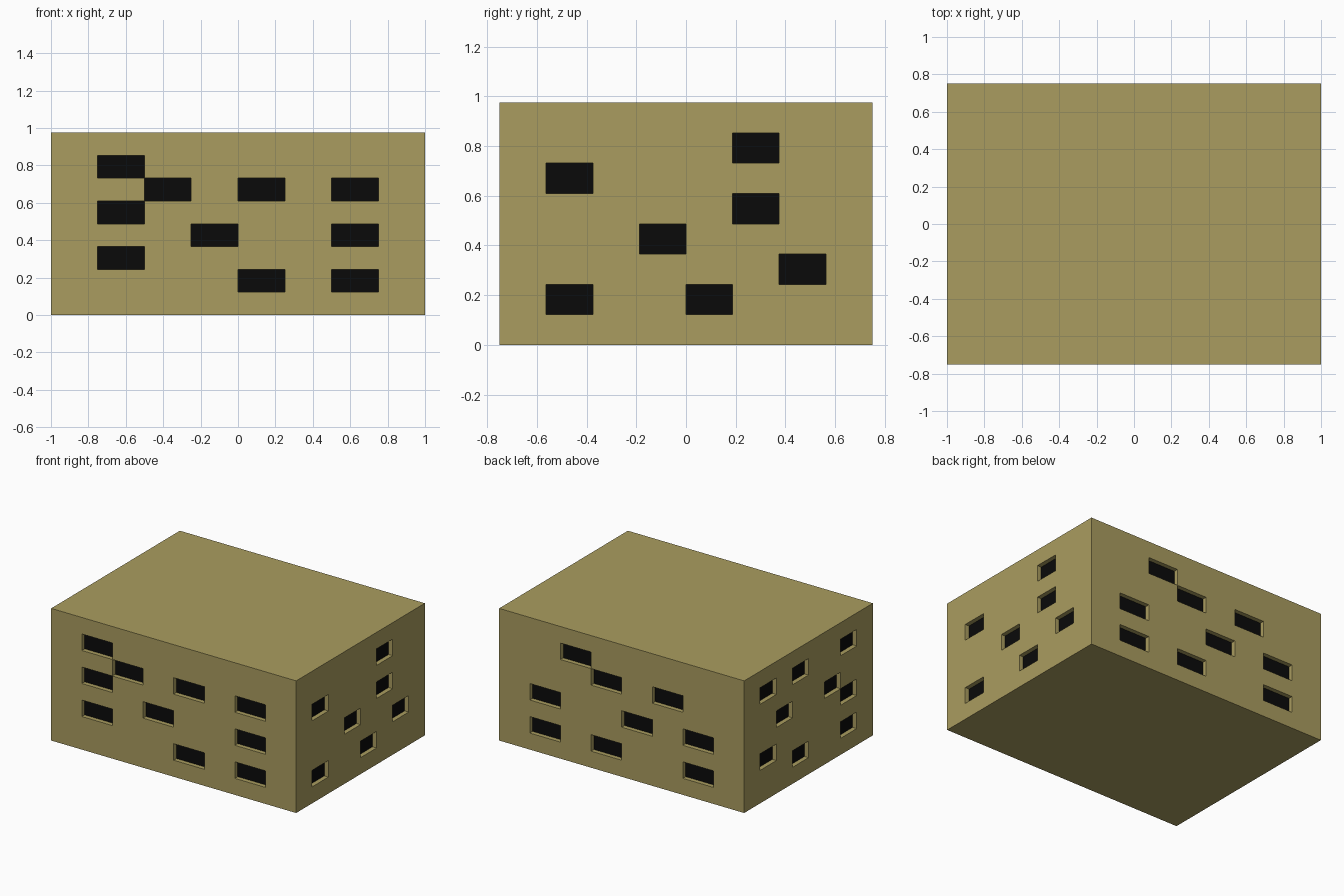
import bpy, bmesh
from mathutils import Vector

if "Cube" in bpy.data.objects:
    bpy.data.objects.remove(bpy.data.objects["Cube"])

W, D, H = 2.0, 1.5, 0.975      # overall size
N = 8                          # each wall is an 8 x 8 grid of cells
DEPTH = 0.033                  # window recess
UP = Vector((0, 0, 1))

# start corner, direction along the wall, length, window cells (column, row)
WALLS = [
    ((-W/2, -D/2, 0), (1, 0, 0), W,       # front
     {(1, 6), (1, 4), (1, 2), (2, 5), (3, 3), (4, 5), (4, 1), (6, 5), (6, 3), (6, 1)}),
    ((W/2, -D/2, 0), (0, 1, 0), D,        # right
     {(1, 5), (1, 1), (3, 3), (4, 1), (5, 6), (5, 4), (6, 2)}),
    ((W/2, D/2, 0), (-1, 0, 0), W,        # back
     {(1, 3), (1, 1), (2, 6), (3, 5), (3, 1), (4, 3), (5, 5), (6, 3), (6, 1)}),
    ((-W/2, D/2, 0), (0, -1, 0), D,       # left
     {(1, 6), (1, 2), (2, 4), (3, 6), (3, 1), (5, 4), (6, 6), (6, 3), (6, 1)}),
]


def add_face(bm, points):
    bm.faces.new([bm.verts.new(p) for p in points])


def finish(bm, name, color):
    mesh = bpy.data.meshes.new(name)
    bm.to_mesh(mesh)
    bm.free()
    mat = bpy.data.materials.new(name + "_material")
    mat.diffuse_color = color
    mat.use_nodes = True
    mat.node_tree.nodes["Principled BSDF"].inputs["Base Color"].default_value = mat.diffuse_color
    mesh.materials.append(mat)
    bpy.context.collection.objects.link(bpy.data.objects.new(name, mesh))


block, panes = bmesh.new(), bmesh.new()

# walls with recessed openings, and a dark pane at the back of each
for start, along, length, windows in WALLS:
    start, along = Vector(start), Vector(along)
    inward = -along.cross(UP) * DEPTH
    for c in range(N):
        for r in range(N):
            quad = [start + along * (length * i / N) + UP * (H * j / N)
                    for i, j in ((c, r), (c + 1, r), (c + 1, r + 1), (c, r + 1))]
            if (c, r) not in windows:
                add_face(block, quad)
                continue
            inner = [p + inward for p in quad]
            add_face(panes, inner)
            for k in range(4):
                m = (k + 1) % 4
                add_face(block, (quad[k], quad[m], inner[m], inner[k]))

# roof and base close the block
bmesh.ops.remove_doubles(block, verts=block.verts[:], dist=1e-4)
for z, up in ((0, False), (H, True)):
    rim = [e for e in block.edges
           if e.is_boundary and all(abs(v.co.z - z) < 1e-4 for v in e.verts)]
    cap = bmesh.ops.edgeloop_fill(block, edges=rim)["faces"]
    for f in cap:
        f.normal_update()
        if (f.normal.z > 0) != up:
            f.normal_flip()

finish(block, "building_block", (0.40, 0.335, 0.115, 1))
finish(panes, "window_panes", (0.003, 0.003, 0.003, 1))
